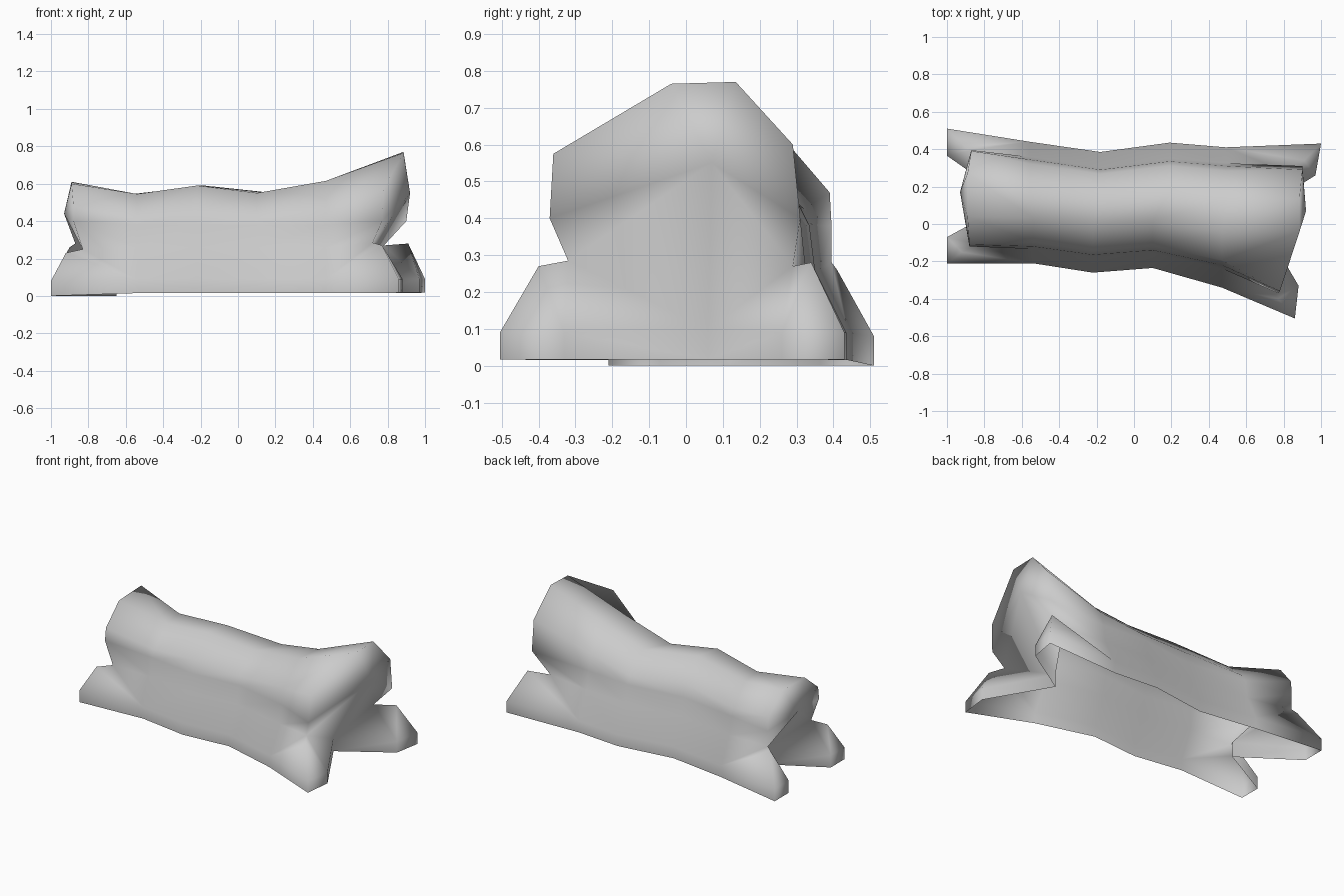
import bpy, bmesh

cube = bpy.data.objects.get("Cube")
if cube:
    bpy.data.objects.remove(cube)

stone = bpy.data.materials.new("neutral_grey")
stone.use_nodes = True
color = (0.6, 0.6, 0.6, 1)
stone.diffuse_color = color
stone.node_tree.nodes["Principled BSDF"].inputs["Base Color"].default_value = color

bm = bmesh.new()


def lerp(a, b, t):
    return a + (b - a) * t


def vert(x, y, z):
    return bm.verts.new((x, y, z))


def face(*verts):
    bm.faces.new(verts)


def side(x, foot, upper, other, top):
    """Half cross-section from the foot up to the crown."""
    return dict(
        base=vert(x, foot, 0.015), rim=vert(x, foot, 0.09),
        pinch=vert(x, lerp(upper, foot, 0.15), 0.26),
        bulge=vert(x, upper, 0.38), shoulder=vert(x, lerp(upper, other, 0.05), top * 0.78),
        crown=vert(x, lerp(upper, other, 0.33), top))


LEVELS = ("base", "rim", "pinch", "bulge", "shoulder", "crown")


def end_side(base_z, **points):
    """Half end section; the leg adds a knee and an inner toe."""
    half = {name: vert(*co) for name, co in points.items()}
    for low, high in (("base", "rim"), ("toe_base", "toe")):
        x, y, z = half[high].co
        half[low] = vert(x, y, base_z)
    return half


# Body cross-sections: front x, back x, front foot, back foot,
# front upper, back upper, top
stations = [
    (-0.54, -0.56, -0.21, 0.44, -0.12, 0.345, 0.545),
    (-0.22, -0.18, -0.26, 0.385, -0.165, 0.29, 0.59),
    (0.1, 0.19, -0.235, 0.435, -0.14, 0.335, 0.55),
    (0.47, 0.49, -0.34, 0.41, -0.22, 0.31, 0.615)]
rings = [(side(fx, ff, uf, ub, t), side(bx, bf, ub, uf, t))
         for fx, bx, ff, bf, uf, ub, t in stations]

# Side walls and top; the shell stays open underneath
for a, b in zip(rings, rings[1:]):
    for p, q in zip(a, b):
        for low, high in zip(LEVELS, LEVELS[1:]):
            face(p[low], q[low], q[high], p[high])
    face(a[0]["crown"], b[0]["crown"], b[1]["crown"], a[1]["crown"])


def close_end(ring, halves, crotch, centre, base_z):
    """Join an end with two splayed legs onto the last body ring."""
    notch = vert(*crotch)
    notch_base = vert(crotch[0], crotch[1], base_z)
    middle = vert(*centre)
    for p, q in zip(ring, halves):
        # Outer wall and leg top
        face(p["base"], q["base"], q["rim"], p["rim"])
        face(p["rim"], q["rim"], q["knee"])
        face(p["rim"], q["knee"], q["pinch"], p["pinch"])
        for low, high in zip(LEVELS[2:], LEVELS[3:]):
            face(p[low], q[low], q[high], p[high])
            face(q[low], q[high], middle)
        # Leg inside
        face(q["pinch"], q["knee"], q["toe"], notch)
        face(q["knee"], q["rim"], q["toe"])
        face(q["rim"], q["base"], q["toe_base"], q["toe"])
        face(q["toe"], q["toe_base"], notch_base, notch)
        face(q["pinch"], notch, middle)
    # Top and end cap
    face(ring[0]["crown"], halves[0]["crown"], halves[1]["crown"], ring[1]["crown"])
    face(halves[0]["crown"], halves[1]["crown"], middle)


# Low end
close_end(rings[0], (
    end_side(0, pinch=(-0.83, -0.11, 0.25), bulge=(-0.88, -0.12, 0.4),
             shoulder=(-0.88, -0.11, 0.48), crown=(-0.89, 0.04, 0.6),
             knee=(-0.92, -0.15, 0.23), rim=(-1, -0.21, 0.08), toe=(-1, -0.07, 0.08)),
    end_side(0, pinch=(-0.87, 0.395, 0.28), bulge=(-0.87, 0.395, 0.38),
             shoulder=(-0.87, 0.39, 0.47), crown=(-0.89, 0.27, 0.61),
             knee=(-0.9, 0.41, 0.26), rim=(-1, 0.51, 0.08), toe=(-1, 0.365, 0.08))),
    (-0.65, 0.12, 0.1), (-0.93, 0.17, 0.44), 0)

# Tall end
close_end(rings[-1], (
    end_side(0.017, pinch=(0.72, -0.32, 0.285), bulge=(0.77, -0.37, 0.4),
             shoulder=(0.78, -0.36, 0.575), crown=(0.885, -0.04, 0.765),
             knee=(0.77, -0.4, 0.27), rim=(0.86, -0.505, 0.09), toe=(0.88, -0.33, 0.09)),
    end_side(0.017, pinch=(0.78, 0.29, 0.27), bulge=(0.9, 0.31, 0.4),
             shoulder=(0.9, 0.29, 0.6), crown=(0.885, 0.135, 0.77),
             knee=(0.91, 0.34, 0.28), rim=(1, 0.43, 0.09), toe=(0.97, 0.26, 0.09))),
    (0.65, 0.06, 0.1), (0.92, 0.07, 0.55), 0.017)

bmesh.ops.recalc_face_normals(bm, faces=bm.faces)
for f in bm.faces:
    f.smooth = True
mesh = bpy.data.meshes.new("log_body")
bm.to_mesh(mesh)
bm.free()
mesh.materials.append(stone)
body = bpy.data.objects.new("log_body", mesh)
bpy.context.collection.objects.link(body)
